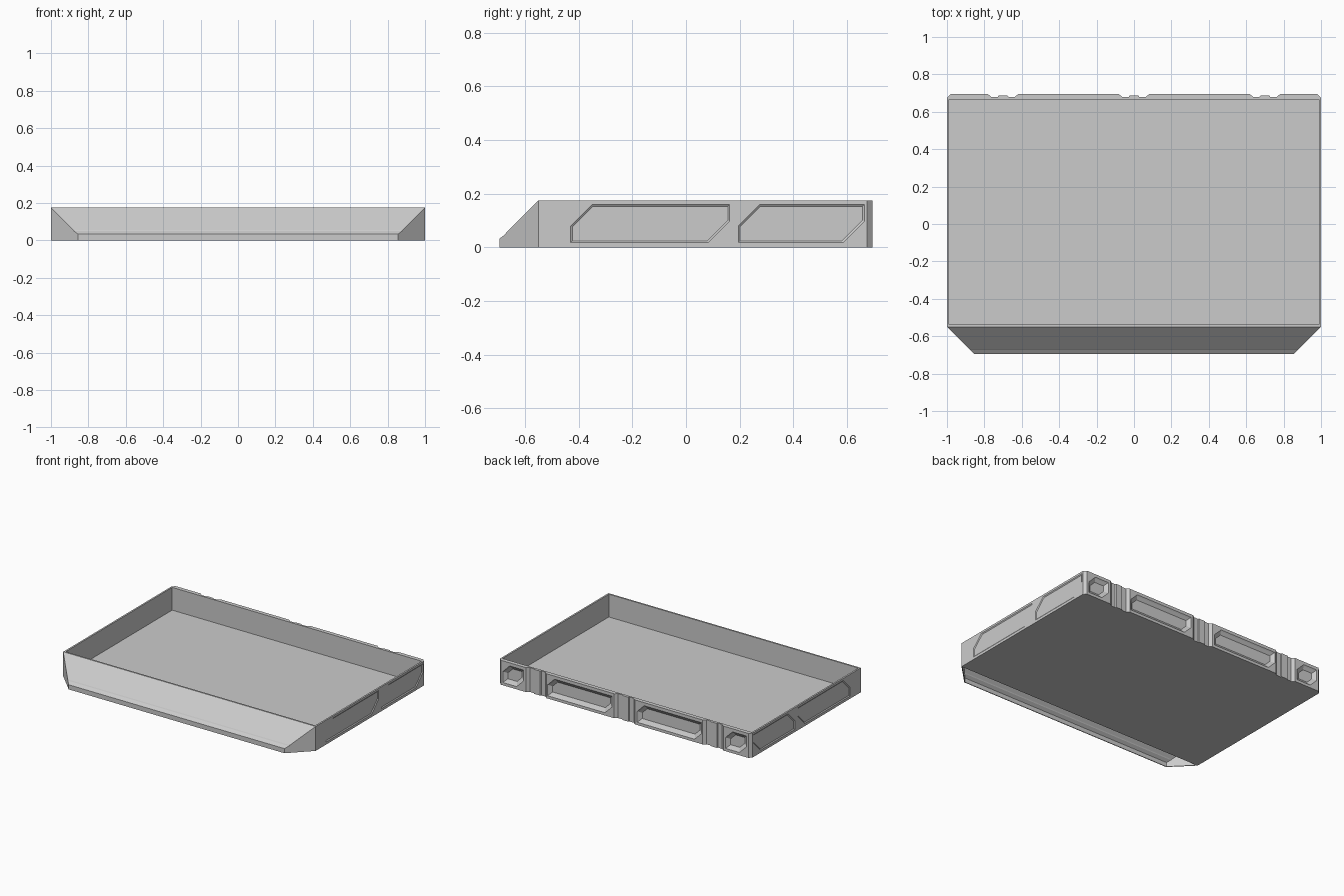
import bpy, bmesh

if "Cube" in bpy.data.objects:
    bpy.data.objects.remove(bpy.data.objects["Cube"])

H = 0.175            # wall height
YF, YB = -0.55, 0.695  # front and back of the tray box


def loft(name, loops):
    """Closed solid through a list of equal-length point loops."""
    bm = bmesh.new()
    rings = [[bm.verts.new(p) for p in loop] for loop in loops]
    n = len(rings[0])
    for a, b in zip(rings, rings[1:]):
        for i in range(n):
            j = (i + 1) % n
            bm.faces.new((a[i], a[j], b[j], b[i]))
    bm.faces.new(rings[0])
    bm.faces.new(rings[-1])
    bmesh.ops.recalc_face_normals(bm, faces=bm.faces)
    me = bpy.data.meshes.new(name)
    bm.to_mesh(me)
    bm.free()
    ob = bpy.data.objects.new(name, me)
    bpy.context.collection.objects.link(ob)
    return ob


def cut(target, cutter):
    cutter.hide_render = True
    cutter.hide_set(True)
    m = target.modifiers.new(cutter.name, 'BOOLEAN')
    m.operation = 'DIFFERENCE'
    m.solver = 'EXACT'
    m.object = cutter


def panel(u0, u1, v0, v1, c, t=0.0):
    """Rectangle with two opposite corners cut off, inset by t."""
    u0, u1, v0, v1, c = u0 + t, u1 - t, v0 + t, v1 - t, c - 0.586 * t
    return [(u0, v0), (u0, v1 - c), (u0 + c, v1), (u1, v1), (u1, v0 + c), (u1 - c, v0)]


# tray box with chamfered rear corners
outline = [(-1, YF), (1, YF), (1, 0.675), (0.98, YB), (-0.98, YB), (-1, 0.675)]
tray = loft("tray_body", [[(x, y, z) for x, y in outline] for z in (0, H)])

# tray cavity
hole = [(-0.988, -0.538), (0.988, -0.538), (0.988, 0.666), (-0.988, 0.666)]
cut(tray, loft("cavity_cutter", [[(x, y, z) for x, y in hole] for z in (0.012, 0.3)]))

# shallow side panels, mirrored left and right
for s in (-1, 1):
    for k, (a, b) in enumerate(((-0.43, 0.163), (0.195, 0.665))):
        loops = [[(s * x, y, z) for y, z in panel(a, b, 0.018, 0.16, 0.08, t)]
                 for x, t in ((1.05, 0), (1.0, 0), (0.995, 0.007))]
        cut(tray, loft(f"side_panel_cutter_{s}_{k}", loops))

# bevelled pockets in the back wall (u runs along -x)
for k, (a, b) in enumerate(((-0.965, -0.80), (-0.61, -0.10), (0.10, 0.61), (0.80, 0.965))):
    loops = [[(-u, y, z) for u, z in panel(a, b, 0.02, 0.153, 0.055, t)]
             for y, t in ((0.75, 0), (YB, 0), (0.688, 0.008), (0.675, 0.026))]
    cut(tray, loft(f"back_pocket_cutter_{k}", loops))

# vertical grooves in the back wall, each with a small tab
for k, x in enumerate((-0.7, 0, 0.7)):
    prof = [(-0.082, 0.75), (-0.082, YB), (-0.062, 0.679), (0.062, 0.679), (0.082, YB), (0.082, 0.75)]
    cut(tray, loft(f"groove_cutter_{k}", [[(x + u, y, z) for u, y in prof] for z in (-0.1, 0.3)]))
    tab = [(-0.03, 0.677), (0.03, 0.677), (0.024, 0.686), (-0.024, 0.686)]
    loft(f"groove_tab_{k}", [[(x + u, y, z) for u, y in tab] for z in (0.0, H)])

# hollow sloping nose, open underneath: rows of half width, y, z
rows = [(1, YF, H), (0.88, -0.67, 0.055), (0.876, -0.674, 0.049),
        (0.855, YB * -1, 0.033), (0.855, YB * -1, 0)]
bm = bmesh.new()
left = [bm.verts.new((-w, y, z)) for w, y, z in rows]
right = [bm.verts.new((w, y, z)) for w, y, z in rows]
for i in range(len(rows) - 1):
    bm.faces.new((left[i], left[i + 1], right[i + 1], right[i]))
bm.faces.new(right + [bm.verts.new((1, YF, 0))])
bm.faces.new([bm.verts.new((-1, YF, 0))] + left[::-1])
bm.normal_update()
me = bpy.data.meshes.new("sloped_nose")
bm.to_mesh(me)
bm.free()
nose = bpy.data.objects.new("sloped_nose", me)
bpy.context.collection.objects.link(nose)
sol = nose.modifiers.new("shell", 'SOLIDIFY')
sol.thickness = 0.006
sol.offset = -1
